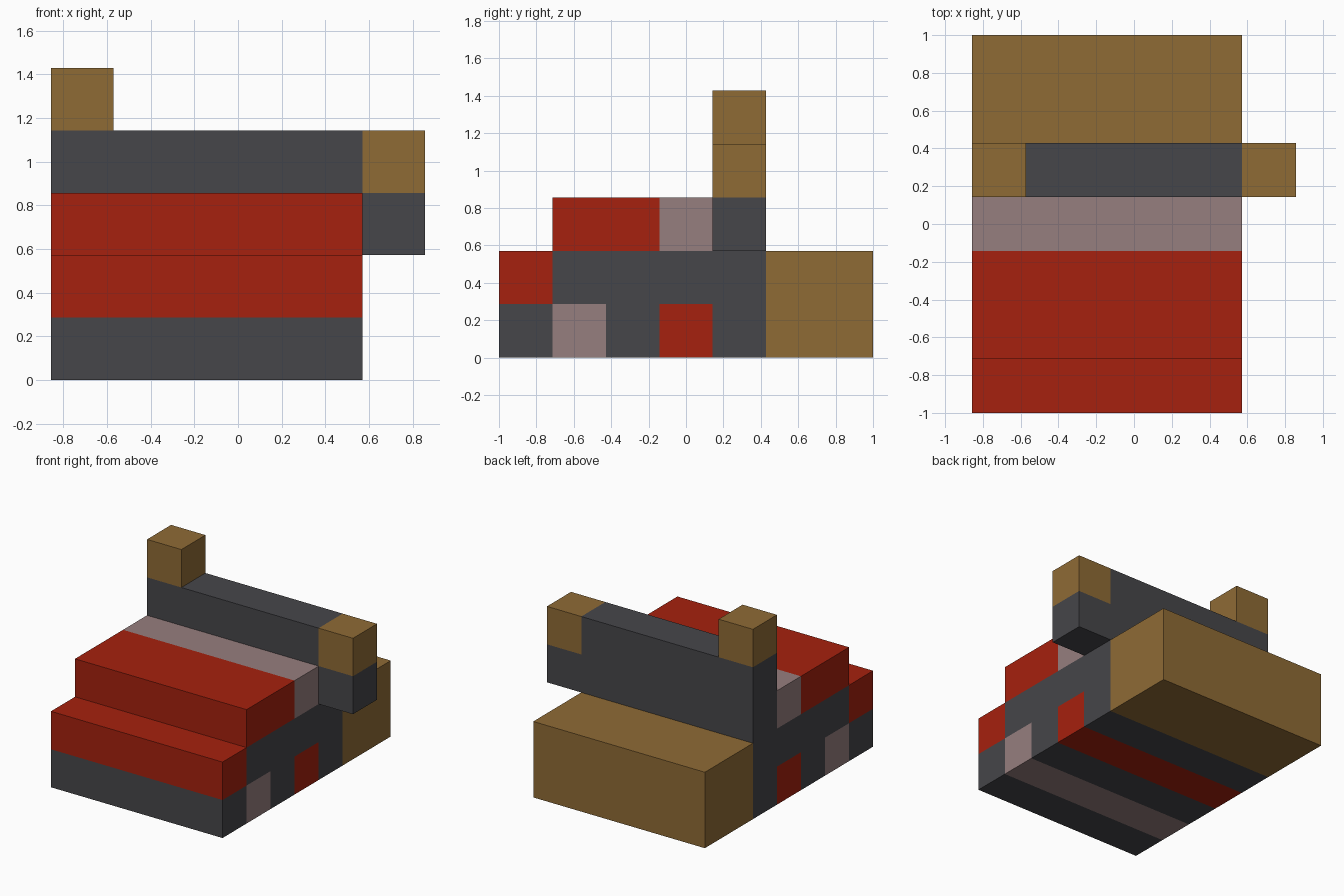
import bpy
import bmesh
from mathutils import Vector

if "Cube" in bpy.data.objects:
    bpy.data.objects.remove(bpy.data.objects["Cube"], do_unlink=True)

CELL = 2 / 7
ORIGIN = Vector((-3 * CELL, -1, 0))


def material(name, r, g, b):
    mat = bpy.data.materials.new(name)
    mat.use_nodes = True
    mat.diffuse_color = (r, g, b, 1)
    mat.node_tree.nodes["Principled BSDF"].inputs["Base Color"].default_value = (r, g, b, 1)
    return mat


charcoal = material("charcoal", 0.061, 0.061, 0.068)
red = material("red", 0.381, 0.015, 0.0044)
tan = material("tan", 0.275, 0.147, 0.036)
pink = material("dusty pink", 0.305, 0.209, 0.209)

# Parts as block ranges: name, colour, low corner, high corner
parts = [
    ("front_base", charcoal, (0, 0, 0), (5, 1, 1)),
    ("front_step", red, (0, 0, 1), (5, 1, 2)),
    ("pink_base_strip", pink, (0, 1, 0), (5, 2, 1)),
    ("middle_base", charcoal, (0, 2, 0), (5, 3, 1)),
    ("red_base_strip", red, (0, 3, 0), (5, 4, 1)),
    ("rear_base", charcoal, (0, 4, 0), (5, 5, 1)),
    ("body", charcoal, (0, 1, 1), (5, 5, 2)),
    ("upper_step", red, (0, 1, 2), (5, 3, 3)),
    ("pink_top_strip", pink, (0, 3, 2), (5, 4, 3)),
    ("back_wall_lower", charcoal, (0, 4, 2), (6, 5, 3)),
    ("back_wall_upper", charcoal, (0, 4, 3), (5, 5, 4)),
    ("left_end_block", tan, (5, 4, 3), (6, 5, 4)),
    ("right_top_block", tan, (0, 4, 4), (1, 5, 5)),
    ("rear_block", tan, (0, 5, 0), (5, 7, 2)),
]


def cells(low, high):
    return {(x, y, z) for x in range(low[0], high[0])
            for y in range(low[1], high[1]) for z in range(low[2], high[2])}


solid = set().union(*(cells(low, high) for _, _, low, high in parts))


def build_part(name, mat, low, high):
    """Make the outer skin of a block range, leaving out faces hidden by neighbours."""
    bm = bmesh.new()
    for cell in cells(low, high):
        for axis in range(3):
            for side in (-1, 1):
                step = [0, 0, 0]
                step[axis] = side
                if tuple(c + s for c, s in zip(cell, step)) in solid:
                    continue
                normal = Vector(step)
                u = Vector((normal.y, normal.z, normal.x)) / 2
                v = normal.cross(u)
                centre = Vector(cell) + Vector((1, 1, 1)) / 2 + normal / 2
                corners = (-u - v, u - v, u + v, v - u)
                bm.faces.new([bm.verts.new(ORIGIN + (centre + c) * CELL) for c in corners])
    bmesh.ops.remove_doubles(bm, verts=bm.verts, dist=0.001)
    bmesh.ops.dissolve_limit(bm, angle_limit=0.01, verts=bm.verts, edges=bm.edges)
    mesh = bpy.data.meshes.new(name)
    bm.to_mesh(mesh)
    bm.free()
    mesh.materials.append(mat)
    bpy.context.collection.objects.link(bpy.data.objects.new(name, mesh))


for part in parts:
    build_part(*part)
